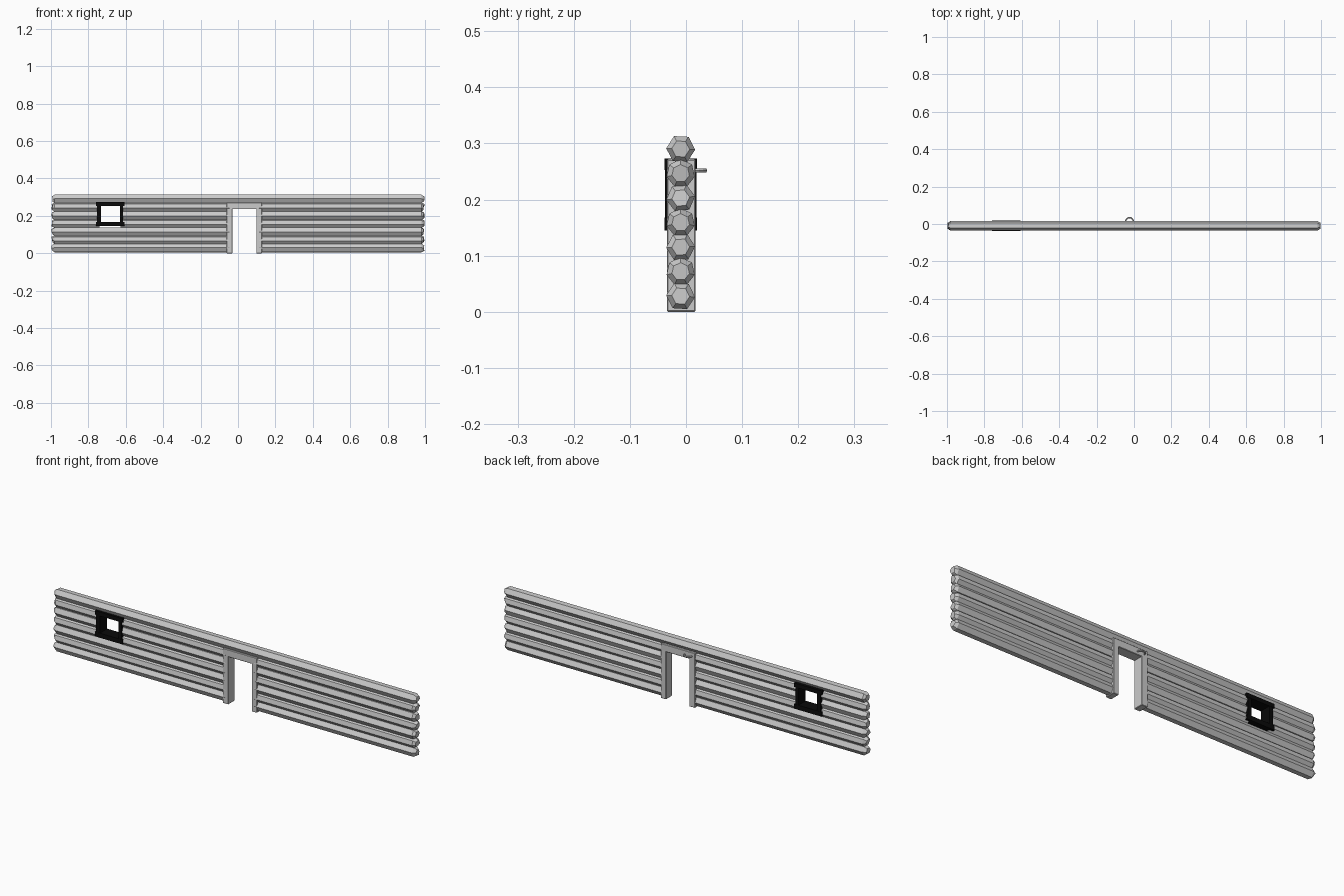
import bpy, bmesh, math, random
from mathutils import Vector

random.seed(4)
cube = bpy.data.objects.get("Cube")
if cube:
    bpy.data.objects.remove(cube, do_unlink=True)


def material(name, value):
    mat = bpy.data.materials.new(name)
    mat.use_nodes = True
    colour = (value, value, value, 1)
    mat.diffuse_color = colour
    mat.node_tree.nodes["Principled BSDF"].inputs["Base Color"].default_value = colour
    return mat


GREY = material("pale grey", 0.6)
BLACK = material("black", 0.003)
WALL_Y = -0.0095
DOOR = (-0.045, 0.112)
WINDOW = (-0.74, -0.627)


def finish(name, bm, mat):
    bmesh.ops.recalc_face_normals(bm, faces=bm.faces)
    mesh = bpy.data.meshes.new(name)
    bm.to_mesh(mesh)
    bm.free()
    mesh.materials.append(mat)
    obj = bpy.data.objects.new(name, mesh)
    bpy.context.collection.objects.link(obj)
    return obj


def box(name, x, y, z, mat, bevel=0):
    bm = bmesh.new()
    bmesh.ops.create_cube(bm, size=1)
    for v in bm.verts:
        v.co = Vector([r[0] + (c + 0.5) * (r[1] - r[0]) for c, r in zip(v.co, (x, y, z))])
    if bevel:
        bmesh.ops.bevel(bm, geom=bm.edges[:], offset=bevel, segments=1, affect='EDGES')
    return finish(name, bm, mat)


def log(name, x0, x1, z, sides, phase):
    """Faceted log; ends at the wall's outer edges taper to a hewn cap."""
    stations = [(x0, 1.0), (x1, 1.0)]
    if x0 < -0.99:
        stations[:1] = [(x0, 0.62), (x0 + 0.018, 1.0)]
    if x1 > 0.99:
        stations[-1:] = [(x1 - 0.018, 1.0), (x1, 0.62)]
    bm = bmesh.new()
    rings = []
    for x, scale in stations:
        ring = []
        for i in range(sides):
            a = phase + math.tau * i / sides
            r = 0.0258 * scale
            dx = random.uniform(0, 0.008) if scale < 1 else 0
            ring.append(bm.verts.new((x - math.copysign(dx, x),
                                      WALL_Y + r * math.cos(a), z + r * math.sin(a))))
        rings.append(ring)
    for a, b in zip(rings, rings[1:]):
        for i in range(sides):
            j = (i + 1) % sides
            bm.faces.new((a[i], a[j], b[j], b[i]))
    bm.faces.new(rings[0])
    bm.faces.new(rings[-1])
    return finish(name, bm, GREY)


# Stacked logs, split around the door and window
for row in range(7):
    z = 0.028 + row * 0.0437
    cuts = [-0.998]
    if 3 <= row <= 5:
        cuts += WINDOW
    if row < 6:
        cuts += DOOR
    cuts.append(0.998)
    sides = 7 if row % 2 else 6
    phase = math.pi / 2 if sides == 7 else random.uniform(-0.12, 0.12)
    for part in range(0, len(cuts), 2):
        log(f"log_{row + 1}_{part // 2 + 1}", cuts[part], cuts[part + 1], z, sides, phase)

# Door frame
depth = (-0.034, 0.017)
box("door_post_right", (-0.061, -0.029), depth, (0, 0.24), GREY, 0.002)
box("door_post_left", (0.098, 0.127), depth, (0, 0.24), GREY, 0.002)
box("door_lintel", (-0.061, 0.127), depth, (0.236, 0.272), GREY, 0.002)

# Window frame
frame_y = (-0.037, 0.019)
for name, z in (("window_sill", (0.145, 0.168)), ("window_head", (0.253, 0.273))):
    box(name, (-0.76, -0.608), (-0.038, 0.02), z, BLACK)
for name, x in (("window_jamb_right", (-0.753, -0.732)), ("window_jamb_left", (-0.632, -0.614))):
    box(name, x, frame_y, (0.16, 0.26), BLACK)

# Ring on the back of the lintel
bpy.ops.mesh.primitive_torus_add(location=(-0.024, 0.014, 0.252), major_radius=0.02,
                                 minor_radius=0.004, major_segments=16, minor_segments=6)
ring = bpy.context.object
ring.name = "hanging_ring"
ring.data.materials.append(GREY)
